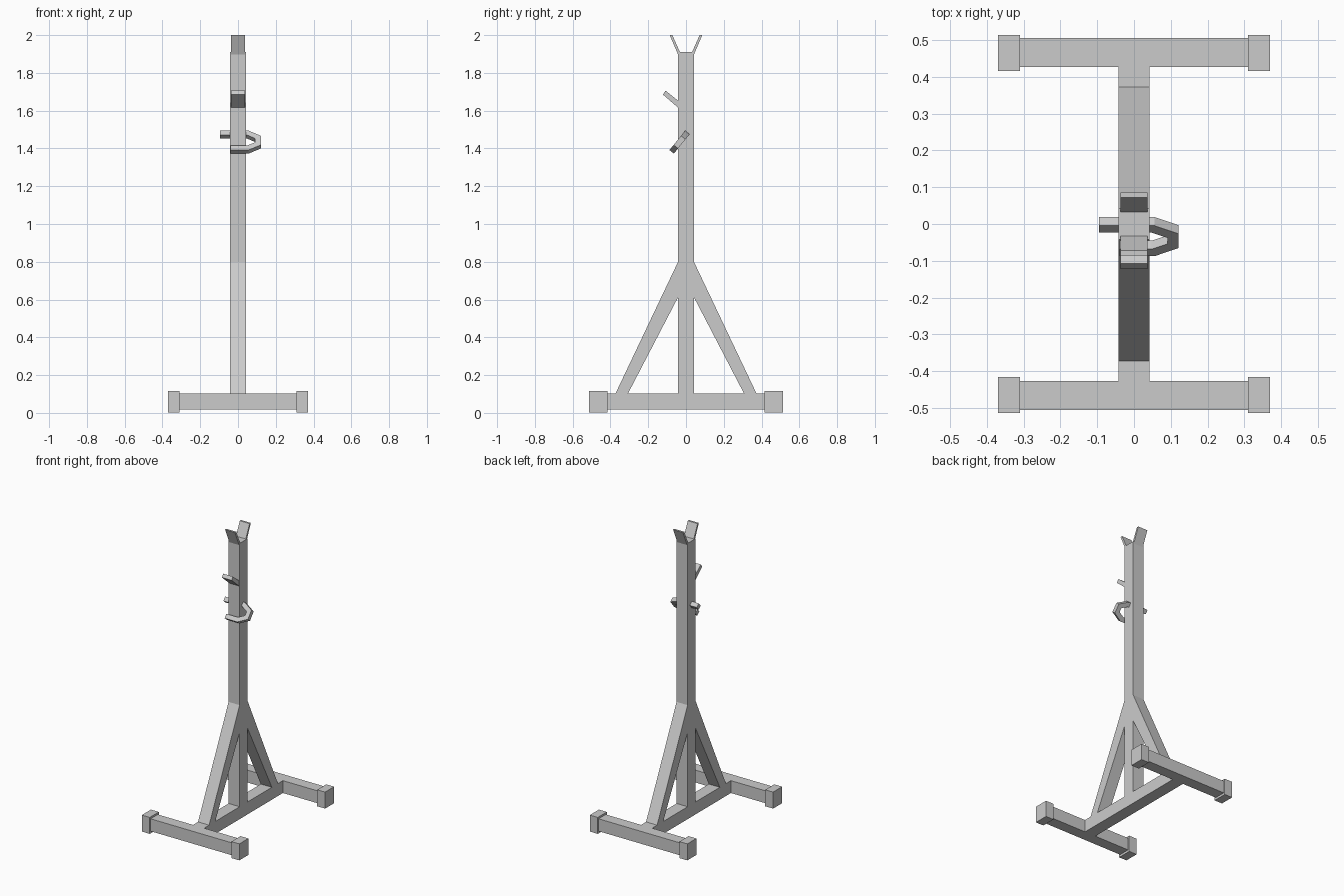
import bpy
import bmesh
from mathutils import Vector

cube = bpy.data.objects.get("Cube")
if cube:
    bpy.data.objects.remove(cube, do_unlink=True)

steel = bpy.data.materials.new("grey_steel")
steel.use_nodes = True
GREY = (0.6, 0.6, 0.6, 1)
steel.diffuse_color = GREY
steel.node_tree.nodes["Principled BSDF"].inputs["Base Color"].default_value = GREY


def finish(name, bm):
    bmesh.ops.recalc_face_normals(bm, faces=bm.faces)
    mesh = bpy.data.meshes.new(name)
    bm.to_mesh(mesh)
    bm.free()
    mesh.materials.append(steel)
    obj = bpy.data.objects.new(name, mesh)
    bpy.context.collection.objects.link(obj)
    return obj


def prism(name, profile, x0, x1):
    """Extrude a (y, z) profile along x."""
    bm = bmesh.new()
    face = bm.faces.new([bm.verts.new((x0, y, z)) for y, z in profile])
    ext = bmesh.ops.extrude_face_region(bm, geom=[face])["geom"]
    moved = [v for v in ext if isinstance(v, bmesh.types.BMVert)]
    bmesh.ops.translate(bm, verts=moved, vec=(x1 - x0, 0, 0))
    return finish(name, bm)


def box(name, x0, x1, y0, y1, z0, z1):
    return prism(name, [(y0, z0), (y1, z0), (y1, z1), (y0, z1)], x0, x1)


def bent_bar(name, path, origin, u, v, width):
    """Sweep a square bar along a mitred path lying in the u-v plane."""
    n = u.cross(v)
    pts = [origin + u * a + v * b for a, b in path]
    bm = bmesh.new()
    rings = []
    for i, p in enumerate(pts):
        d_in = (p - pts[i - 1]).normalized() if i else None
        d_out = (pts[i + 1] - p).normalized() if i + 1 < len(pts) else d_in
        d_in = d_in or d_out
        side = n.cross(d_in + d_out).normalized()
        side /= side.dot(n.cross(d_in))
        corners = [(-1, -1), (1, -1), (1, 1), (-1, 1)]
        rings.append([bm.verts.new(p + (side * a + n * b) * width / 2) for a, b in corners])
    for r, s in zip(rings, rings[1:]):
        for k in range(4):
            bm.faces.new([r[k], r[k - 1], s[k - 1], s[k]])
    bm.faces.new(rings[0])
    bm.faces.new(rings[-1])
    return finish(name, bm)


W = 0.042                 # half width of the square tube
LOW, HIGH = 0.018, 0.103  # base tube bottom and top
TOP = 1.91

# Upright and base spine
box("upright_post", -W, W, -W, W, HIGH, TOP)
box("base_spine", -W, W, -0.427, 0.427, LOW, HIGH)

# Feet, braces and top fork, repeated front and back
for side, s in (("front", -1), ("back", 1)):
    box(side + "_foot_bar", -0.31, 0.31, s * 0.427, s * 0.505, LOW, HIGH)
    for hand, h in (("right", -1), ("left", 1)):
        box(f"{side}_{hand}_foot_cap", h * 0.31, h * 0.37, s * 0.416, s * 0.514, 0.003, 0.116)
    prism(side + "_brace", [(s * W, 0.8), (s * 0.373, HIGH), (s * 0.307, HIGH), (s * W, 0.612)], -W, W)
    prism(side + "_fork_plate", [(s * 0.032, TOP), (s * W, 1.897), (s * 0.086, 2), (s * 0.072, 2)], -0.037, 0.037)

# Angled rest on the front of the post
prism("front_rest", [(-W, 1.616), (-W, 1.653), (-0.108, 1.706), (-0.122, 1.685)], -0.037, 0.037)

# Bent hook through the post, wrapping round to the front
bent_bar("bent_hook",
         [(-0.095, 0.014), (0.052, 0.014), (0.106, 0.043), (0.106, 0.087), (0.052, 0.116), (-0.04, 0.116)],
         Vector((0, 0.0065, 1.484)), Vector((1, 0, 0)),
         Vector((0, -0.63, -0.78)).normalized(), 0.03)
